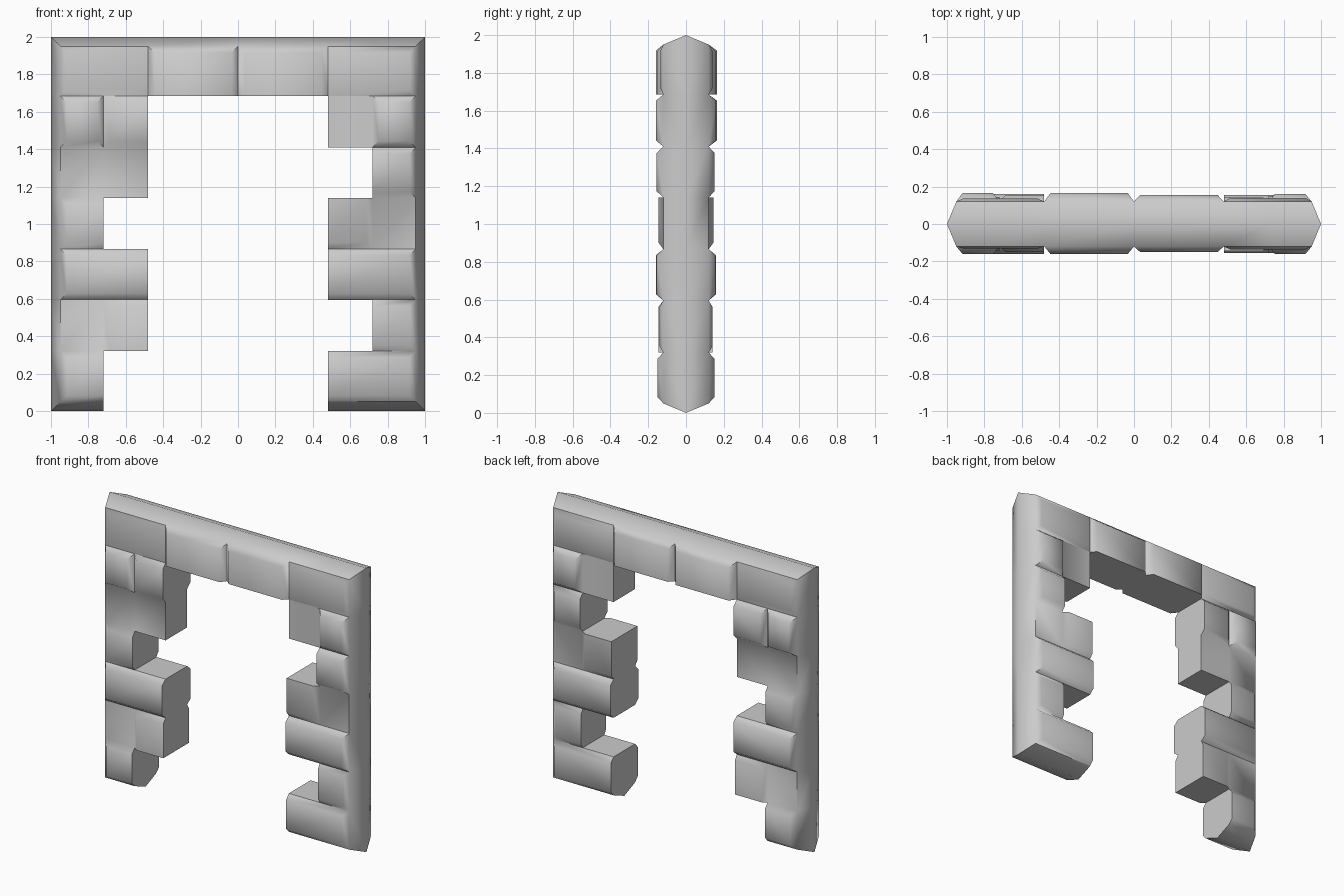
import bpy, bmesh, math

if "Cube" in bpy.data.objects:
    bpy.data.objects.remove(bpy.data.objects["Cube"])

XS = [-1, -0.72, -0.48, 0, 0.48, 0.72, 1]
ZS = [0, 0.32, 0.595, 0.867, 1.14, 1.41, 1.685, 2]
ROWS = ["#...##", "##...#", "##..##", "#...##", "##...#", "##..##", "######"]
ROWS = ["#" + "...##"[0:], "##...#", "##..##", "#...##", "##...#", "##..##", "######"]
BASE, RIM, BEV = 0.12, 0.05, 0.033   # wall half depth, outer chamfer, groove bevel

# facing stones: row, first column, last column, front depth, back depth
STONES = [
    (0, 0, 0, .15, .15), (1, 1, 1, .145, .14), (2, 0, 1, .16, .16), (3, 0, 0, .145, .145),
    (5, 0, 0, .16, .165), (5, 1, 1, .15, .155),
    (0, 4, 5, .15, .15), (1, 5, 5, .14, .14), (2, 4, 5, .155, .155), (3, 4, 4, .145, .145),
    (4, 5, 5, .155, .15), (5, 5, 5, .16, .16),
    (6, 0, 1, .13, .135), (6, 2, 2, .16, .165), (6, 3, 3, .15, .155), (6, 4, 5, .135, .14),
]


def filled(r, c):
    return 0 <= r < 7 and 0 <= c < 6 and ROWS[r][c] == "#"


def inset_x(i):
    return XS[i] - RIM * (XS[i] == 1) + RIM * (XS[i] == -1)


def inset_z(i):
    return ZS[i] - RIM * (ZS[i] == 2) + RIM * (ZS[i] == 0)


def add_face(bm, pts):
    bm.faces.new([bm.verts.new(p) for p in pts])


def finish(bm, name):
    bmesh.ops.remove_doubles(bm, verts=bm.verts, dist=0.0005)
    bmesh.ops.recalc_face_normals(bm, faces=bm.faces)
    me = bpy.data.meshes.new(name)
    bm.to_mesh(me)
    bm.free()
    ob = bpy.data.objects.new(name, me)
    bpy.context.collection.objects.link(ob)
    bpy.ops.object.select_all(action='DESELECT')
    ob.select_set(True)
    bpy.context.view_layer.objects.active = ob
    bpy.ops.object.shade_smooth_by_angle(angle=math.radians(58))


bm = bmesh.new()
covered = {(r, c) for r, a, b, *_ in STONES for c in range(a, b + 1)}

# doorway core: chamfered outer rim, flat jambs, exposed recessed faces
for r in range(7):
    for c in range(6):
        if not filled(r, c):
            continue
        outer = [(XS[c], ZS[r]), (XS[c+1], ZS[r]), (XS[c+1], ZS[r+1]), (XS[c], ZS[r+1])]
        inner = [(inset_x(c), inset_z(r)), (inset_x(c+1), inset_z(r)),
                 (inset_x(c+1), inset_z(r+1)), (inset_x(c), inset_z(r+1))]
        near = [filled(r-1, c), filled(r, c+1), filled(r+1, c), filled(r, c-1)]
        for s in (-1, 1):
            if (r, c) not in covered:
                add_face(bm, [(x, s * BASE, z) for x, z in inner])
            for k in range(4):
                if not near[k]:
                    j = (k + 1) % 4
                    add_face(bm, [(outer[k][0], 0, outer[k][1]), (outer[j][0], 0, outer[j][1]),
                                  (inner[j][0], s * BASE, inner[j][1]),
                                  (inner[k][0], s * BASE, inner[k][1])])

# raised stones: bevelled towards joints and rim, square at the opening
for r, a, b, front, back in STONES:
    cols = range(a, b + 1)
    x0, x1, z0, z1 = inset_x(a), inset_x(b+1), inset_z(r), inset_z(r+1)
    joint = [filled(r, a-1) or a == 0, filled(r, b+1) or b == 5,
             r == 0 or any(filled(r-1, c) for c in cols),
             r == 6 or any(filled(r+1, c) for c in cols)]
    l, rt, d, u = [BEV * j for j in joint]
    low = [(x0, z0), (x1, z0), (x1, z1), (x0, z1)]
    top = [(x0+l, z0+d), (x1-rt, z0+d), (x1-rt, z1-u), (x0+l, z1-u)]
    for s, depth in ((-1, front), (1, back)):
        add_face(bm, [(x, s * depth, z) for x, z in top])
        for k in range(4):
            j = (k + 1) % 4
            add_face(bm, [(low[k][0], s * BASE, low[k][1]), (low[j][0], s * BASE, low[j][1]),
                          (top[j][0], s * depth, top[j][1]), (top[k][0], s * depth, top[k][1])])

finish(bm, "stone_door_frame")
